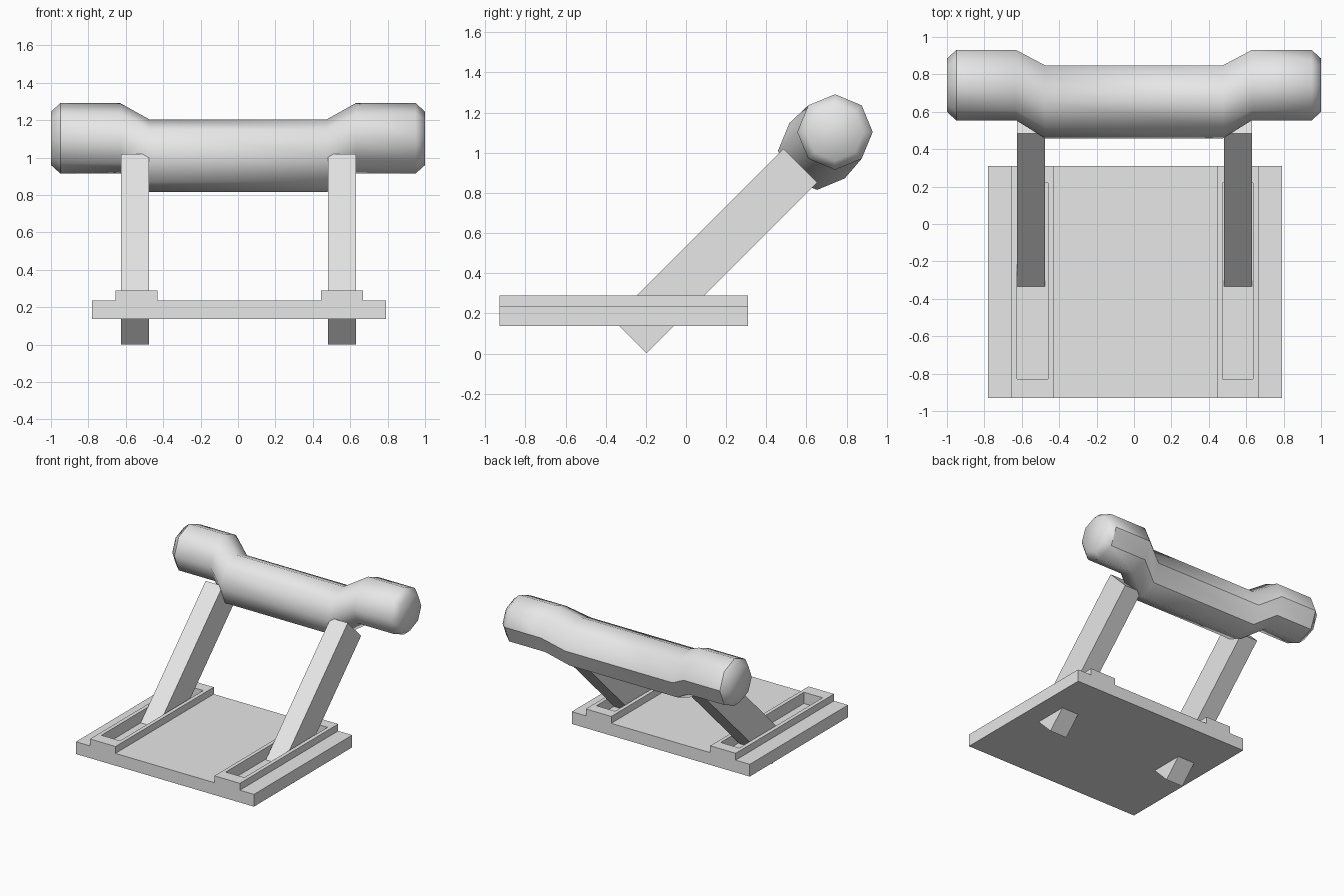
import bpy, bmesh, math
from mathutils import Matrix, Vector

cube = bpy.data.objects.get("Cube")
if cube:
    bpy.data.objects.remove(cube, do_unlink=True)

grey = bpy.data.materials.new("light_grey")
grey.use_nodes = True
COLOR = (0.8, 0.8, 0.8, 1)
grey.diffuse_color = COLOR
grey.node_tree.nodes["Principled BSDF"].inputs["Base Color"].default_value = COLOR


def add_object(name, bm):
    bmesh.ops.recalc_face_normals(bm, faces=bm.faces)
    mesh = bpy.data.meshes.new(name)
    bm.to_mesh(mesh)
    bm.free()
    mesh.materials.append(grey)
    ob = bpy.data.objects.new(name, mesh)
    bpy.context.collection.objects.link(ob)
    return ob


def extrude(bm, points, offset):
    """Solid made by pushing a flat outline along an offset."""
    face = bm.faces.new([bm.verts.new(p) for p in points])
    new = bmesh.ops.extrude_face_region(bm, geom=[face])["geom"]
    moved = [v for v in new if isinstance(v, bmesh.types.BMVert)]
    bmesh.ops.translate(bm, verts=moved, vec=offset)


# Base plate with two raised rails, one stepped profile pushed front to back
CENTER, FRONT, BACK = 0.006, -0.93, 0.31
half = [(0.786, 0.137), (0.786, 0.235), (0.662, 0.235), (0.662, 0.29),
        (0.437, 0.29), (0.437, 0.235)]
outline = half + [(-x, z) for x, z in reversed(half)]
bm = bmesh.new()
extrude(bm, [(x + CENTER, FRONT, z) for x, z in outline], (0, BACK - FRONT, 0))
base = add_object("base_plate", bm)

# Slots cut into the rails
bm = bmesh.new()
for s in (-1, 1):
    place = Matrix.Translation((CENTER + s * 0.549, -0.305, 0.3)) @ Matrix.Diagonal((0.164, 1.05, 0.2, 1))
    bmesh.ops.create_cube(bm, size=1, matrix=place)
cutter = add_object("slot_cutter", bm)
cutter.hide_render = True
cutter.hide_set(True)
cut = base.modifiers.new("slots", "BOOLEAN")
cut.object = cutter
cut.operation = "DIFFERENCE"
cut.solver = "EXACT"

# Slanted legs running from below the plate into the handle
low, up, across = Vector((0, -0.197, 0.002)), Vector((0, 0.85, 0.85)), Vector((0, -0.168, 0.168))
for name, x in (("right_leg", -0.625), ("left_leg", 0.48)):
    bm = bmesh.new()
    side = Vector((x, 0, 0))
    extrude(bm, [low + side, low + up + side, low + up + across + side, low + across + side],
            (0.15, 0, 0))
    add_object(name, bm)

# Handle: octagonal tube, bent toward the front in the middle
SIDES = 8
right_half = [(0.475, 0.653, 1.01, 0.195), (0.63, 0.742, 1.103, 0.188),
              (0.95, 0.742, 1.103, 0.188), (1.0, 0.742, 1.103, 0.143)]
stations = [(-x, y, z, r) for x, y, z, r in reversed(right_half)] + right_half
bm = bmesh.new()
rings = []
for x, y, z, r in stations:
    turns = [math.tau * i / SIDES for i in range(SIDES)]
    rings.append([bm.verts.new((x, y + r * math.cos(a), z + r * math.sin(a))) for a in turns])
for a, b in zip(rings, rings[1:]):
    for i in range(SIDES):
        j = (i + 1) % SIDES
        bm.faces.new((a[i], a[j], b[j], b[i]))
bm.faces.new(rings[0])
bm.faces.new(rings[-1])
for f in bm.faces:
    f.smooth = True

# Crisp borders of the rear lower strip and the right end cap
for a, b in zip(rings[1:], rings[2:-1]):
    for i in (0, SIDES - 1):
        bm.edges.get((a[i], b[i])).smooth = False
for ring in (rings[1], rings[-2]):
    bm.edges.get((ring[0], ring[-1])).smooth = False
for i in range(SIDES):
    bm.edges.get((rings[1][i], rings[1][i - 1])).smooth = False
add_object("handle", bm)
